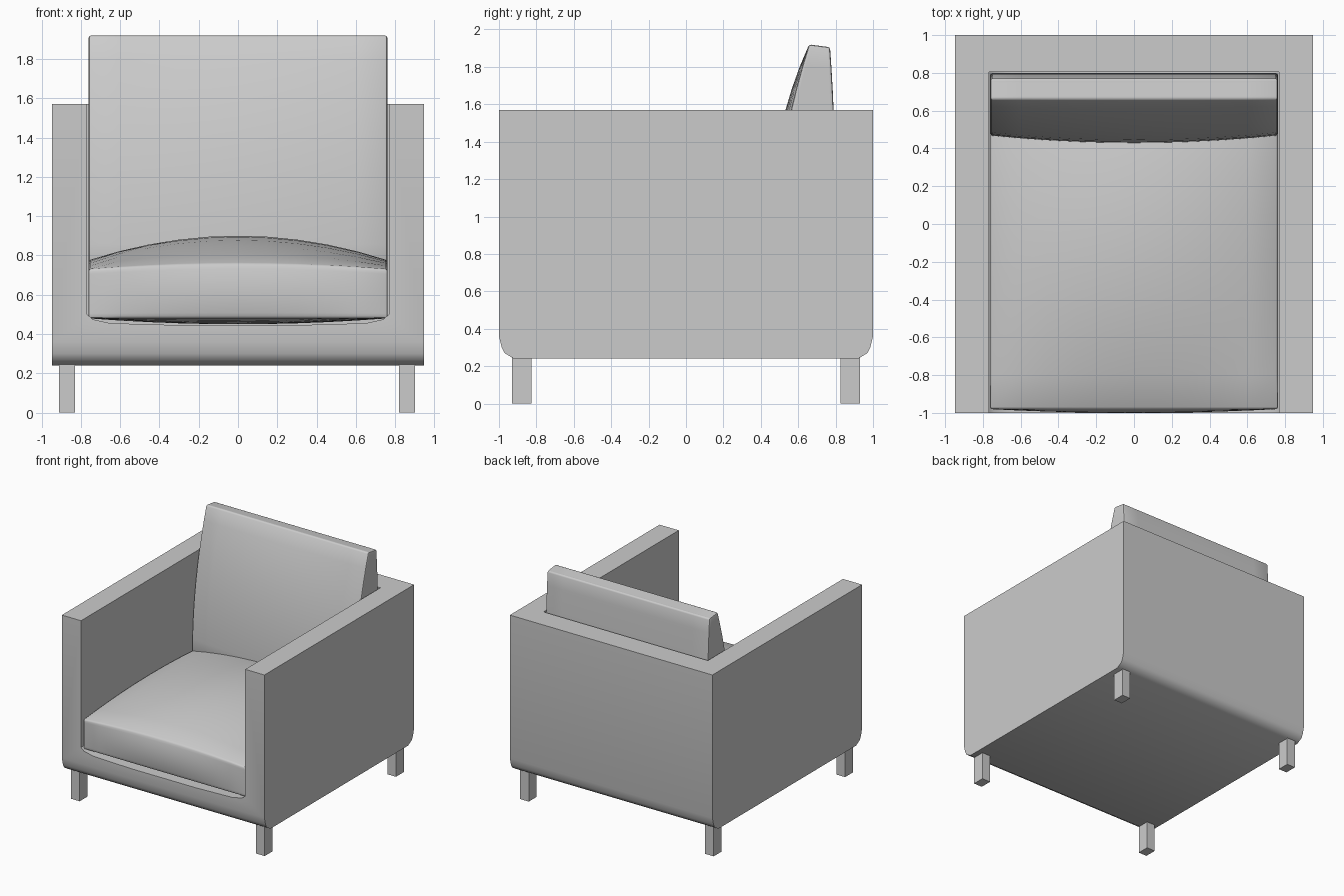
import bpy
import bmesh
from math import radians

cube = bpy.data.objects.get("Cube")
if cube:
    bpy.data.objects.remove(cube, do_unlink=True)

# One plain grey for the whole chair
grey = bpy.data.materials.new("grey_upholstery")
grey.use_nodes = True
colour = (0.6, 0.6, 0.6, 1)
grey.diffuse_color = colour
grey.node_tree.nodes["Principled BSDF"].inputs["Base Color"].default_value = colour


def make_object(name, bm):
    bmesh.ops.recalc_face_normals(bm, faces=bm.faces)
    mesh = bpy.data.meshes.new(name)
    bm.to_mesh(mesh)
    bm.free()
    mesh.materials.append(grey)
    obj = bpy.data.objects.new(name, mesh)
    bpy.context.collection.objects.link(obj)
    return obj


def activate(obj):
    bpy.ops.object.select_all(action="DESELECT")
    obj.select_set(True)
    bpy.context.view_layer.objects.active = obj


def prism(name, profile, place, start, end):
    """Extrude a closed profile; place(a, b, depth) gives each point."""
    bm = bmesh.new()
    rings = [[bm.verts.new(place(a, b, d)) for a, b in profile] for d in (start, end)]
    bm.faces.new(rings[0])
    bm.faces.new(rings[1])
    for i in range(len(profile)):
        j = (i + 1) % len(profile)
        bm.faces.new((rings[0][i], rings[0][j], rings[1][j], rings[1][i]))
    return make_object(name, bm)


def cushion(name, shape):
    """Warp a gridded cube, -1 to 1 on each axis, into a padded form."""
    bm = bmesh.new()
    bmesh.ops.create_cube(bm, size=2)
    bmesh.ops.subdivide_edges(bm, edges=bm.edges[:], cuts=9, use_grid_fill=True)
    for v in bm.verts:
        v.co = shape(*v.co)
    obj = make_object(name, bm)
    bevel = obj.modifiers.new("soft_edges", "BEVEL")
    bevel.width = 0.012
    bevel.segments = 2
    bevel.limit_method = "ANGLE"
    bevel.angle_limit = radians(45)
    activate(obj)
    bpy.ops.object.modifier_apply(modifier=bevel.name)
    bpy.ops.object.shade_smooth_by_angle(angle=radians(40))
    return obj


# Frame: side outline with rounded lower edges, hollowed by the seat well
half = [(0.92, 0.24), (0.97, 0.27), (0.985, 0.3), (1, 0.36), (1, 1.57)]
outline = half + [(-y, z) for y, z in reversed(half)]
frame = prism("frame", outline, lambda y, z, x: (x, y, z), -0.947, 0.947)

well_half = [(0.3, 0.445), (0.65, 0.455), (0.74, 0.475), (0.768, 0.5), (0.768, 1.8)]
well = well_half + [(-x, z) for x, z in reversed(well_half)]
cutter = prism("seat_well_cutter", well, lambda x, z, y: (x, y, z), -1.1, 0.805)
cutter.hide_render = True
cut = frame.modifiers.new("seat_well", "BOOLEAN")
cut.operation = "DIFFERENCE"
cut.solver = "EXACT"
cut.object = cutter
activate(frame)
bpy.ops.object.modifier_apply(modifier=cut.name)
bpy.data.objects.remove(cutter, do_unlink=True)
bpy.ops.object.shade_smooth_by_angle(angle=radians(35))


# Seat cushion: crowned top, slightly swollen front and underside
def seat_shape(u, v, w):
    across, along, up = 1 - u * u, 1 - v * v, 1 - w * w
    top = 0.73 + 0.03 * across + along * (0.045 + 0.095 * across)
    bottom = 0.48 - 0.03 * across * along
    y = -0.09 + 0.89 * v - (0.02 * up * across if v < 0 else 0) * abs(v)
    return 0.762 * u, y, bottom + (top - bottom) * (w + 1) / 2


cushion("seat_cushion", seat_shape)


# Back cushion: leaning front that tapers towards the top
def back_shape(u, v, w):
    t = (w + 1) / 2
    front = 0.468 + 0.19 * t ** 2 - 0.04 * (1 - u * u) * (1 - t ** 4)
    rear = 0.80 - 0.03 * t ** 3
    z = 0.74 + 1.18 * t - 0.015 * t * (v + 1) / 2
    return 0.76 * u, front + (rear - front) * (v + 1) / 2, z


cushion("back_cushion", back_shape)

# Four square legs
for x, side in ((0.86, "left"), (-0.87, "right")):
    for y, end in ((-0.877, "front"), (0.877, "back")):
        square = [(x - 0.04, y - 0.052), (x + 0.04, y - 0.052),
                  (x + 0.04, y + 0.052), (x - 0.04, y + 0.052)]
        prism(f"{end}_{side}_leg", square, lambda a, b, z: (a, b, z), 0, 0.26)
